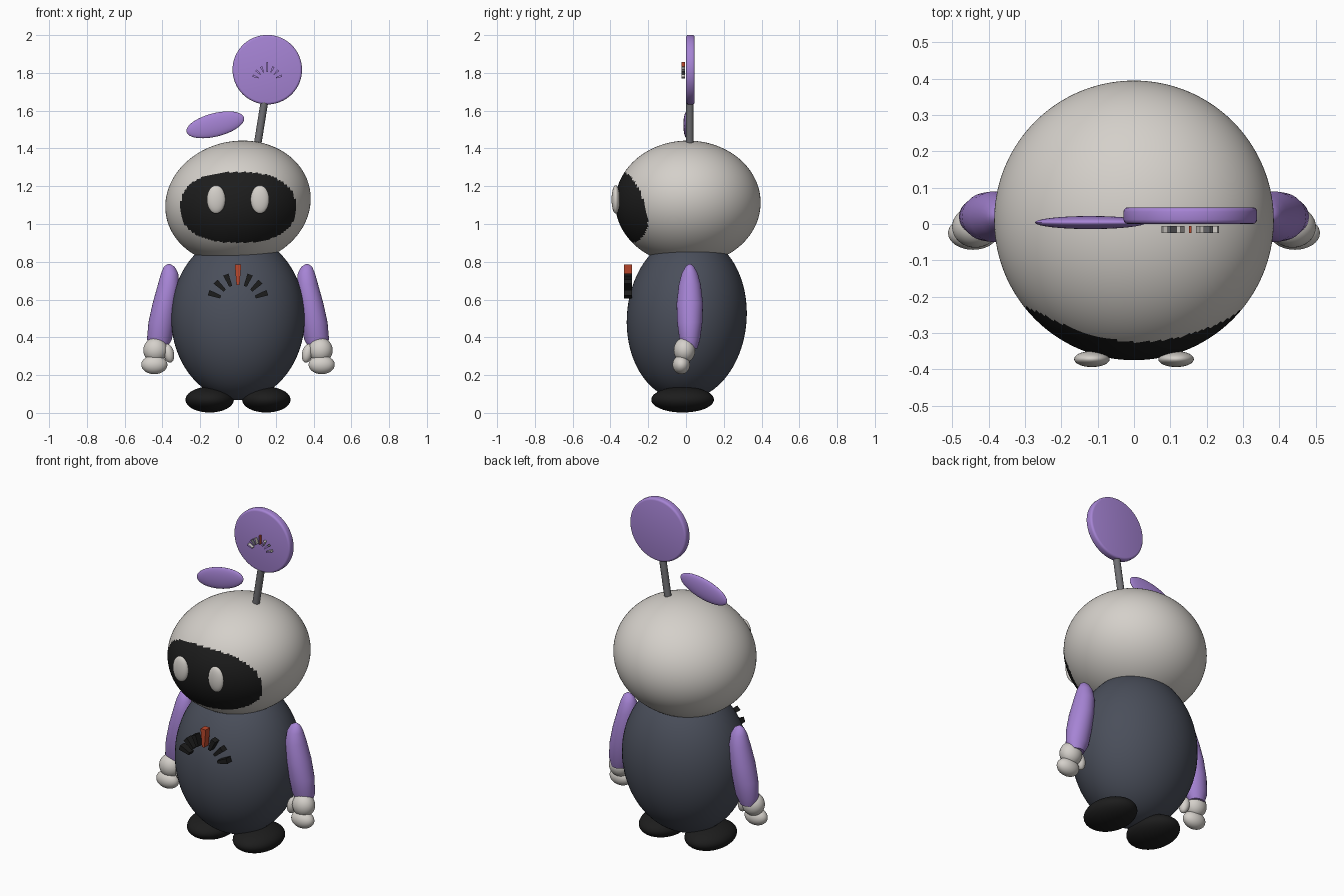
import bpy, bmesh, math
from mathutils import Matrix, Vector

if "Cube" in bpy.data.objects:
    bpy.data.objects.remove(bpy.data.objects["Cube"])


def material(name, rgb):
    m = bpy.data.materials.new(name)
    m.diffuse_color = (*rgb, 1)
    m.use_nodes = True
    m.node_tree.nodes["Principled BSDF"].inputs["Base Color"].default_value = m.diffuse_color
    return m


SHELL = material("warm_white", (0.66, 0.63, 0.59))
NAVY = material("slate_blue", (0.068, 0.077, 0.103))
PURPLE = material("purple", (0.38, 0.23, 0.66))
BLACK = material("black", (0.012, 0.012, 0.012))
RED = material("red", (0.50, 0.065, 0.025))
GREY = material("metal_grey", (0.16, 0.16, 0.17))


def finish(name, bm, mats, smooth=True):
    bmesh.ops.recalc_face_normals(bm, faces=bm.faces)
    me = bpy.data.meshes.new(name)
    bm.to_mesh(me)
    bm.free()
    for m in mats:
        me.materials.append(m)
    ob = bpy.data.objects.new(name, me)
    bpy.context.collection.objects.link(ob)
    if smooth:
        bpy.ops.object.select_all(action='DESELECT')
        bpy.context.view_layer.objects.active = ob
        ob.select_set(True)
        bpy.ops.object.shade_smooth_by_angle(angle=math.radians(40))
    return ob


def ellipsoid(name, centre, radii, mat, axis='Y', tilt=0, seg=32, rule=None):
    """Ellipsoid tilted about one axis; rule picks black faces."""
    bm = bmesh.new()
    xf = (Matrix.Translation(centre) @ Matrix.Rotation(math.radians(tilt), 4, axis)
          @ Matrix.Diagonal((*radii, 1)))
    bmesh.ops.create_uvsphere(bm, u_segments=seg, v_segments=seg * 3 // 4,
                              radius=1, matrix=xf)
    if rule:
        for f in bm.faces:
            f.material_index = int(rule(f.calc_center_median()))
    return finish(name, bm, [mat, BLACK])


def cylinder(name, a, b, r, mat, seg, bevel=0.0):
    a, b = Vector(a), Vector(b)
    bm = bmesh.new()
    xf = (Matrix.Translation((a + b) / 2)
          @ (b - a).to_track_quat('Z', 'Y').to_matrix().to_4x4())
    bmesh.ops.create_cone(bm, cap_ends=True, segments=seg, radius1=r, radius2=r,
                          depth=(b - a).length, matrix=xf)
    if bevel:
        rims = [e for e in bm.edges if any(len(f.verts) > 4 for f in e.link_faces)]
        bmesh.ops.bevel(bm, geom=rims, offset=bevel, segments=3, profile=0.5,
                        affect='EDGES')
    return finish(name, bm, [mat])


def tube(name, rings, y, side, mat, seg=28):
    """Loft of horizontal elliptical rings (x, z, rx, ry)."""
    bm = bmesh.new()
    loops = []
    for x, z, rx, ry in rings:
        loops.append([bm.verts.new((side * (x + rx * math.cos(t)), y + ry * math.sin(t), z))
                      for t in (2 * math.pi * i / seg for i in range(seg))])
    for p, q in zip(loops, loops[1:]):
        for i in range(seg):
            j = (i + 1) % seg
            bm.faces.new((p[i], p[j], q[j], q[i]))
    bm.faces.new(loops[0])
    bm.faces.new(loops[-1])
    return finish(name, bm, [mat])


def bar(name, hub, angle, r0, r1, w0, w1, depth, mat, front):
    """Tapered bar radiating from a hub, with its own front face colour."""
    ang = math.radians(angle)
    d = Vector((math.cos(ang), 0, math.sin(ang)))
    n = Vector((-d.z, 0, d.x))
    outline = [d * r0 + n * w0, d * r0 - n * w0, d * r1 - n * w1, d * r1 + n * w1]
    bm = bmesh.new()
    lo = [bm.verts.new(Vector(hub) + p) for p in outline]
    hi = [bm.verts.new(Vector(hub) + p + Vector((0, depth, 0))) for p in outline]
    bm.faces.new(lo).material_index = 1
    bm.faces.new(hi)
    for i in range(4):
        j = (i + 1) % 4
        bm.faces.new((lo[i], lo[j], hi[j], hi[i]))
    return finish(name, bm, [mat, front], smooth=False)


# Head with the dark face panel
def face_panel(c):
    return c.y < 0 and (abs(c.x / 0.305) ** 2.4 + abs((c.z - 1.088) / 0.187) ** 2.4) < 1


ellipsoid("head", (0, 0.01, 1.113), (0.387, 0.385, 0.326), SHELL,
          tilt=-11, seg=144, rule=face_panel)

# Torso, leaning slightly back
ellipsoid("torso", (0, 0.004, 0.505), (0.354, 0.317, 0.438), NAVY,
          axis='X', tilt=-4.5, seg=64)

# Paired parts
arm_rings = [(0.366, 0.788, 0.006, 0.006), (0.364, 0.775, 0.028, 0.022),
             (0.362, 0.74, 0.045, 0.042), (0.367, 0.68, 0.057, 0.058),
             (0.386, 0.58, 0.066, 0.070), (0.404, 0.48, 0.070, 0.067),
             (0.416, 0.39, 0.066, 0.055), (0.422, 0.34, 0.045, 0.040)]
for side, tag in ((-1, "left"), (1, "right")):
    ellipsoid(tag + "_eye", (side * 0.116, -0.372, 1.13), (0.049, 0.022, 0.075), SHELL)
    tube(tag + "_arm", arm_rings, 0.02, side, PURPLE)
    ellipsoid(tag + "_palm", (side * 0.437, -0.008, 0.332), (0.064, 0.057, 0.066), SHELL)
    ellipsoid(tag + "_fingers", (side * 0.443, -0.025, 0.255), (0.069, 0.046, 0.050), SHELL)
    ellipsoid(tag + "_thumb", (side * 0.367, -0.015, 0.315), (0.028, 0.030, 0.050), SHELL,
              tilt=side * 12)
    ellipsoid(tag + "_foot", (side * 0.150, -0.018, 0.070), (0.128, 0.166, 0.068), BLACK)

# Antenna stem, disc and floating leaf
cylinder("antenna_stem", (0.10, 0.02, 1.40), (0.142, 0.02, 1.66), 0.02, GREY, 12)
cylinder("antenna_disc", (0.155, 0.0, 1.817), (0.155, 0.046, 1.817), 0.184, PURPLE, 64, 0.012)
ellipsoid("antenna_leaf", (-0.12, 0.004, 1.525), (0.157, 0.018, 0.062), PURPLE, tilt=-14)

# Fan of bars on the chest, and a smaller one on the disc
for i, angle in enumerate((20, 44, 67, 90, 113, 136, 160)):
    mid = angle == 90
    colour = RED if mid else BLACK
    bar(f"chest_bar_{i}", (0, -0.327, 0.58), angle, 0.098, 0.205 if mid else 0.165,
        0.008, 0.017 if mid else 0.015, 0.04, colour, colour)
    colour = RED if mid else (SHELL if i in (0, 2, 4, 6) else GREY)
    bar(f"disc_bar_{i}", (0.155, -0.025, 1.757), angle, 0.049, 0.1 if mid else 0.082,
        0.003, 0.004 if mid else 0.006, 0.02, colour, PURPLE)
